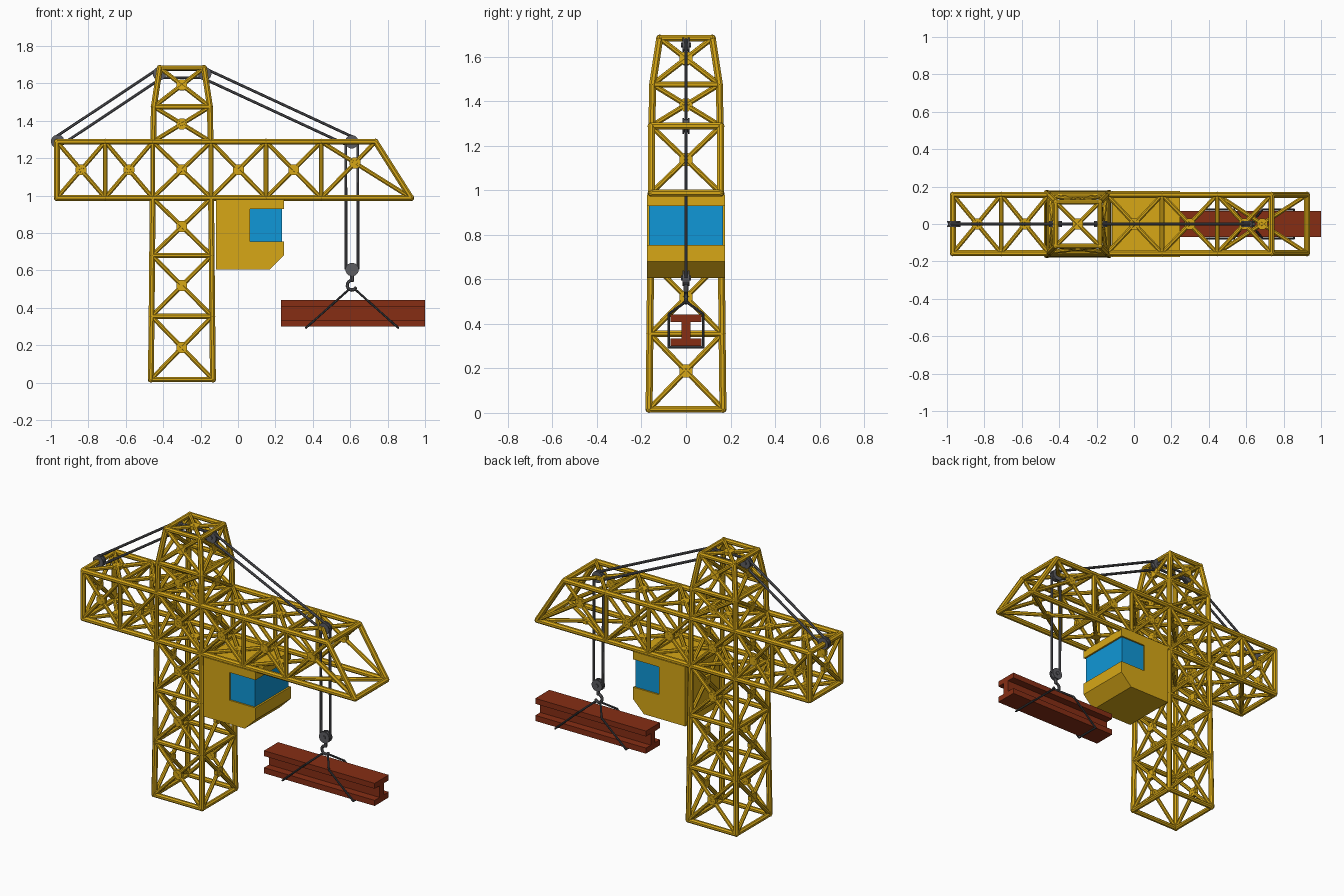
import bpy, bmesh, math
from mathutils import Vector, Matrix

if "Cube" in bpy.data.objects:
    bpy.data.objects.remove(bpy.data.objects["Cube"])


def material(name, rgb):
    m = bpy.data.materials.new(name)
    m.diffuse_color = (*rgb, 1)
    m.use_nodes = True
    m.node_tree.nodes["Principled BSDF"].inputs["Base Color"].default_value = m.diffuse_color
    return m


YELLOW = material("crane yellow", (0.68, 0.39, 0.008))
BLUE = material("window blue", (0.005, 0.31, 0.68))
RUST = material("beam rust red", (0.24, 0.027, 0.007))
GREY = material("pulley grey", (0.11, 0.11, 0.12))
DARK = material("cable dark grey", (0.055, 0.06, 0.068))


def finish(bm, name, mat):
    me = bpy.data.meshes.new(name)
    bmesh.ops.recalc_face_normals(bm, faces=bm.faces)
    bm.to_mesh(me)
    bm.free()
    me.materials.append(mat)
    ob = bpy.data.objects.new(name, me)
    bpy.context.collection.objects.link(ob)
    return ob


def bar(bm, a, b, r, n=8):
    a, b = Vector(a), Vector(b)
    d = b - a
    rot = d.to_track_quat('Z', 'Y').to_matrix().to_4x4()
    mat = Matrix.Translation((a + b) / 2) @ rot @ Matrix.Rotation(math.pi / n, 4, 'Z')
    bmesh.ops.create_cone(bm, cap_ends=True, segments=n, radius1=r, radius2=r,
                          depth=d.length, matrix=mat)


def joint(bm, p, r):
    bmesh.ops.create_uvsphere(bm, u_segments=8, v_segments=4, radius=r,
                              matrix=Matrix.Translation(p))


CHORD, BRACE = 0.017, 0.0125


def cross(bm, a, b, c, d):
    """X brace over the quad a-b-c-d, with a small plate at the crossing."""
    a, b, c, d = map(Vector, (a, b, c, d))
    bar(bm, a, c, BRACE)
    bar(bm, b, d, BRACE)
    u, v = c - a, d - b
    n = u.cross(v).normalized()
    w = b - d
    t = w.cross(-v).length
    # crossing point of the two diagonals
    t = (b - a).cross(v).dot(n) / u.cross(v).dot(n)
    p = a + u * t
    bar(bm, p - n * 0.011, p + n * 0.011, 0.031)


def prism(bm, pts, axis, lo, hi):
    """Extrude a 2D profile along x (profile y,z) or along y (profile x,z)."""
    def at(p, t):
        return (t, p[0], p[1]) if axis == 'x' else (p[0], t, p[1])
    f = bm.faces.new([bm.verts.new(at(p, lo)) for p in pts])
    ext = bmesh.ops.extrude_face_region(bm, geom=[f])
    vs = [g for g in ext['geom'] if isinstance(g, bmesh.types.BMVert)]
    shift = (hi - lo, 0, 0) if axis == 'x' else (0, hi - lo, 0)
    bmesh.ops.translate(bm, verts=vs, vec=shift)


# tower: stacked square lattice rings
TX = -0.3


def ring(z, h):
    return [Vector((TX + sx * h, sy * h, z)) for sx, sy in ((-1, -1), (1, -1), (1, 1), (-1, 1))]


def tower(name, levels, top_cross=False):
    bm = bmesh.new()
    rings = [ring(z, h) for z, h in levels]
    for r in rings:
        for i in range(4):
            bar(bm, r[i], r[(i + 1) % 4], CHORD * 0.9)
            joint(bm, r[i], CHORD)
    for lo, hi in zip(rings, rings[1:]):
        for i in range(4):
            j = (i + 1) % 4
            bar(bm, lo[i], hi[i], CHORD)
            cross(bm, lo[i], lo[j], hi[j], hi[i])
    if top_cross:
        cross(bm, *rings[-1])
    finish(bm, name, YELLOW)


tower("tower", [(0.017, 0.166), (0.355, 0.162), (0.68, 0.159), (0.987, 0.156)])
tower("tower_head", [(1.29, 0.153), (1.475, 0.15), (1.683, 0.118)], True)

# jib: box truss running along x, sloped at the front end
bm = bmesh.new()
ZB, ZT, HY = 0.988, 1.288, 0.156
XS = [-0.968, -0.71, -0.456, -0.144, 0.15, 0.445]
frames = [(x, x) for x in XS] + [(0.925, 0.735)]      # (bottom x, top x)
quads = [[Vector((xb, -HY, ZB)), Vector((xb, HY, ZB)),
          Vector((xt, HY, ZT)), Vector((xt, -HY, ZT))] for xb, xt in frames]
for k, q in enumerate(quads):
    for i in range(4):
        bar(bm, q[i], q[(i + 1) % 4], CHORD if k in (0, 6) else BRACE * 1.1)
        joint(bm, q[i], CHORD)
    if k in (0, 2, 3):
        cross(bm, *q)
for p, q in zip(quads, quads[1:]):
    for i in range(4):
        j = (i + 1) % 4
        bar(bm, p[i], q[i], CHORD)
        cross(bm, p[i], p[j], q[j], q[i])
finish(bm, "jib", YELLOW)

# operator cab with a recess for the wraparound window
bm = bmesh.new()
prism(bm, [(-0.118, 0.605), (0.17, 0.605), (0.245, 0.68), (0.245, 0.755), (0.065, 0.755),
           (0.065, 0.93), (0.245, 0.93), (0.245, 0.98), (-0.118, 0.98)], 'y', -0.176, 0.176)
finish(bm, "cab", YELLOW)
bm = bmesh.new()
prism(bm, [(0.06, 0.75), (0.234, 0.75), (0.234, 0.935), (0.06, 0.935)], 'y', -0.166, 0.166)
finish(bm, "cab_window", BLUE)

# pulleys with a grooved rim
PULLEYS = [(-0.964, 1.29), (-0.42, 1.652), (-0.178, 1.652), (0.608, 1.288), (0.61, 0.605)]
bm = bmesh.new()
for x, z in PULLEYS:
    r = 0.036
    for s in (-1, 1):
        bar(bm, (x, s * 0.008, z), (x, s * 0.016, z), r, 16)
        bar(bm, (x, s * 0.016, z), (x, s * 0.022, z), 0.012, 10)
    bar(bm, (x, -0.009, z), (x, 0.009, z), r - 0.006, 16)
bar(bm, (0.61, 0, 0.58), (0.61, 0, 0.545), 0.011)
finish(bm, "pulleys", GREY)

# paired cables tangent to each pulley
bm = bmesh.new()
for (x1, z1), (x2, z2) in zip(PULLEYS, PULLEYS[1:]):
    d = Vector((x2 - x1, 0, z2 - z1)).normalized()
    off = Vector((-d.z, 0, d.x)) * (0.022 if abs(d.z) < 0.01 else 0.032 if abs(d.z) > 0.9 else 0.026)
    for s in (-1, 1):
        bar(bm, Vector((x1, 0, z1)) + off * s, Vector((x2, 0, z2)) + off * s, 0.008)
finish(bm, "hoist_cables", GREY)

# hook: open arc
bm = bmesh.new()
arc = [Vector((0.61, 0, 0.552))]
for k in range(10):
    t = math.radians(80 + k * 27)
    arc.append(Vector((0.608 + 0.024 * math.cos(t), 0, 0.521 + 0.026 * math.sin(t))))
for a, b in zip(arc, arc[1:]):
    bar(bm, a, b, 0.009)
    joint(bm, b, 0.009)
finish(bm, "hook", GREY)

# slings looped around the load
bm = bmesh.new()
for s in (-1, 1):
    def at(y, z):
        return Vector((0.61 + s * (0.015 + (0.5 - z) * 1.12), y, z))
    path = [at(0, 0.5), at(0.077, 0.445), at(0.077, 0.294), at(-0.077, 0.294),
            at(-0.077, 0.445), at(0, 0.5)]
    for a, b in zip(path, path[1:]):
        bar(bm, a, b, 0.006)
        joint(bm, b, 0.006)
bar(bm, (0.59, 0, 0.5), (0.63, 0, 0.5), 0.006)
finish(bm, "slings", DARK)

# steel I-beam load
half = [(0.07, 0.3), (0.07, 0.335), (0.021, 0.335), (0.021, 0.408), (0.07, 0.408), (0.07, 0.442)]
bm = bmesh.new()
prism(bm, half + [(-y, z) for y, z in reversed(half)], 'x', 0.23, 1.0)
finish(bm, "steel_beam", RUST)
